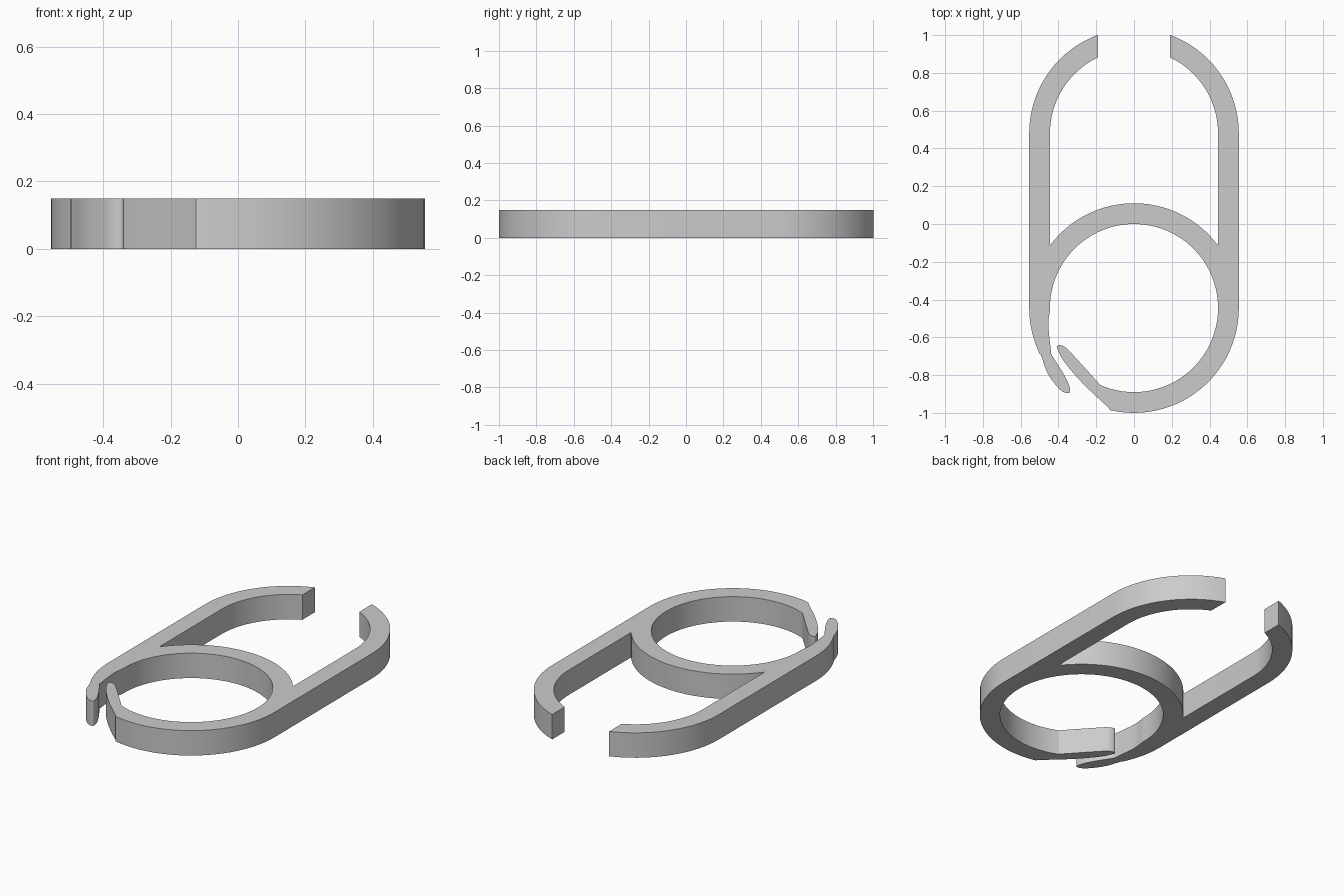
import bpy, bmesh
from math import sin, cos, asin, pi, radians
from mathutils import Vector

default = bpy.data.objects.get("Cube")
if default:
    bpy.data.objects.remove(default, do_unlink=True)

HEIGHT = 0.15
OUTER, INNER = 0.555, 0.445      # radii shared by the ring and the open end
RING_Y, OPEN_Y = -0.445, 0.48    # arc centres
GAP = 0.19                       # half width of the open end


def arc(cy, r, a0, a1):
    """Points on an arc centred on the y axis, angles in radians."""
    n = max(2, int(abs(a1 - a0) / radians(4)))
    return [Vector((r * cos(a0 + (a1 - a0) * i / n),
                    cy + r * sin(a0 + (a1 - a0) * i / n))) for i in range(n + 1)]


def smooth_path(points, steps=6):
    """Catmull-Rom curve through the given points."""
    p = [Vector(q) for q in points]
    p = [2 * p[0] - p[1]] + p + [2 * p[-1] - p[-2]]
    out = []
    for a, b, c, d in zip(p, p[1:], p[2:], p[3:]):
        for i in range(steps):
            t = i / steps
            out.append(0.5 * (2 * b + (c - a) * t + (2 * a - 5 * b + 4 * c - d) * t * t
                              + (3 * b - a - 3 * c + d) * t ** 3))
    return out + [p[-2]]


def mirror(points):
    return [Vector((-q.x, q.y)) for q in reversed(points)]


# Right half of the open end, outside and inside
end_outer = arc(OPEN_Y, OUTER, pi / 2 - asin(GAP / OUTER), 0)
end_inner = arc(OPEN_Y, INNER, 0, pi / 2 - asin(GAP / INNER))

# Inner catch: rounded finger pointing into the ring
inner_catch = smooth_path([(-0.138, -0.97), (-0.27, -0.845), (-0.365, -0.735),
                           (-0.402, -0.668), (-0.403, -0.642), (-0.365, -0.652),
                           (-0.312, -0.705), (-0.187, -0.843)])

# Outer catch: curved finger hanging from the left rail
catch_inside = smooth_path([(-0.445, -0.455), (-0.453, -0.54), (-0.438, -0.69)])
catch_tip = smooth_path([(-0.438, -0.69), (-0.375, -0.79), (-0.342, -0.86),
                         (-0.343, -0.895), (-0.39, -0.878), (-0.455, -0.794),
                         (-0.493, -0.692)])

# One continuous outline around the whole clip
outline = (end_outer
           + arc(RING_Y, OUTER, 0, -pi / 2 - asin(0.125 / OUTER))
           + inner_catch
           + arc(RING_Y, INNER, -pi / 2 - asin(0.18 / INNER), pi)
           + catch_inside + catch_tip
           + arc(RING_Y, OUTER, pi + 0.46, pi)
           + mirror(end_outer) + mirror(end_inner)
           + arc(RING_Y, OUTER, pi - asin(0.332 / OUTER), asin(0.332 / OUTER))
           + end_inner)

# Extrude the outline into a solid plate
bm = bmesh.new()
verts = []
for q in outline:
    if not verts or (verts[-1].co.xy - q).length > 0.002:
        verts.append(bm.verts.new((q.x, q.y, 0)))
base = bm.faces.new(verts)
top = bmesh.ops.extrude_face_region(bm, geom=[base], use_keep_orig=True)["geom"]
bmesh.ops.translate(bm, vec=(0, 0, HEIGHT),
                    verts=[g for g in top if isinstance(g, bmesh.types.BMVert)])
bmesh.ops.recalc_face_normals(bm, faces=bm.faces)
bmesh.ops.triangulate(bm, faces=[f for f in bm.faces if len(f.verts) > 4])

mesh = bpy.data.meshes.new("clip_body")
bm.to_mesh(mesh)
bm.free()
clip = bpy.data.objects.new("clip_body", mesh)
bpy.context.collection.objects.link(clip)

# Plain grey finish
grey = bpy.data.materials.new("light_grey")
grey.use_nodes = True
color = (0.6, 0.6, 0.6, 1)
grey.diffuse_color = color
grey.node_tree.nodes["Principled BSDF"].inputs["Base Color"].default_value = color
mesh.materials.append(grey)

bpy.ops.object.select_all(action="DESELECT")
clip.select_set(True)
bpy.context.view_layer.objects.active = clip
bpy.ops.object.shade_smooth_by_angle(angle=radians(30))
